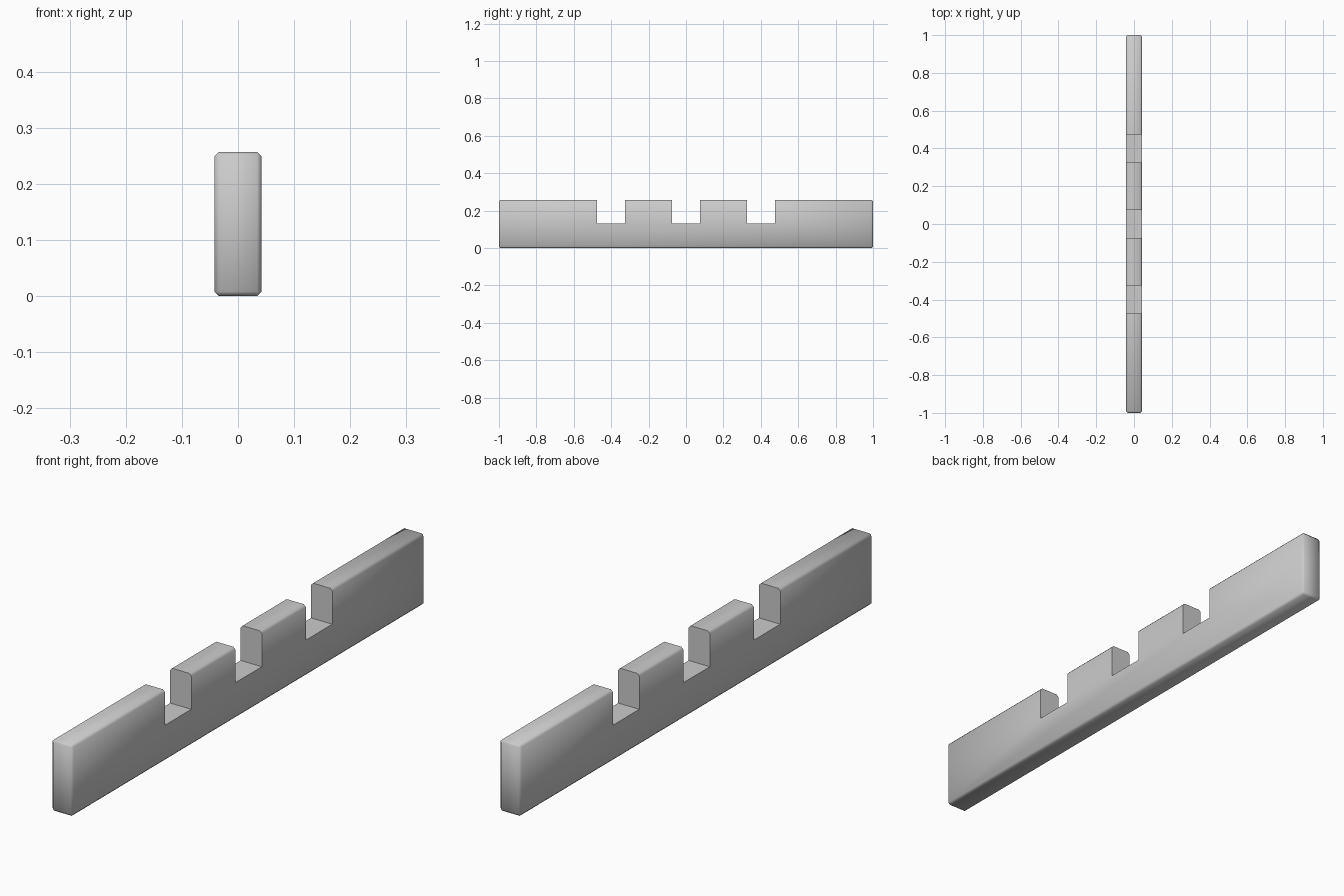
import bpy
import math

if "Cube" in bpy.data.objects:
    bpy.data.objects.remove(bpy.data.objects["Cube"])


def block(name, size, center):
    bpy.ops.mesh.primitive_cube_add(size=1, location=center)
    obj = bpy.context.object
    obj.name = name
    obj.scale = size
    bpy.ops.object.transform_apply(location=True, rotation=False, scale=True)
    return obj


def apply_modifier(obj, mod):
    bpy.context.view_layer.objects.active = obj
    bpy.ops.object.modifier_apply(modifier=mod.name)


HEIGHT = 0.257
NOTCH_FLOOR = 0.13

# Plank with a narrow chamfer on every outer edge
plank = block("notched_plank", (0.084, 2.0, HEIGHT), (0, 0, HEIGHT / 2))
bevel = plank.modifiers.new("chamfer", 'BEVEL')
bevel.width = 0.008
bevel.segments = 1
apply_modifier(plank, bevel)

# Three square, sharp-edged notches cut down from the top
for y in (-0.4, 0.0, 0.4):
    cutter = block("notch_cutter", (0.3, 0.15, 0.4), (0, y, NOTCH_FLOOR + 0.2))
    cutter.hide_render = True
    cut = plank.modifiers.new("notch", 'BOOLEAN')
    cut.operation = 'DIFFERENCE'
    cut.solver = 'EXACT'
    cut.object = cutter
    apply_modifier(plank, cut)
    bpy.data.objects.remove(cutter, do_unlink=True)

# Soft shading over the chamfers, crisp notch corners
bpy.ops.object.select_all(action='DESELECT')
plank.select_set(True)
bpy.context.view_layer.objects.active = plank
bpy.ops.object.shade_smooth_by_angle(angle=math.radians(50))
